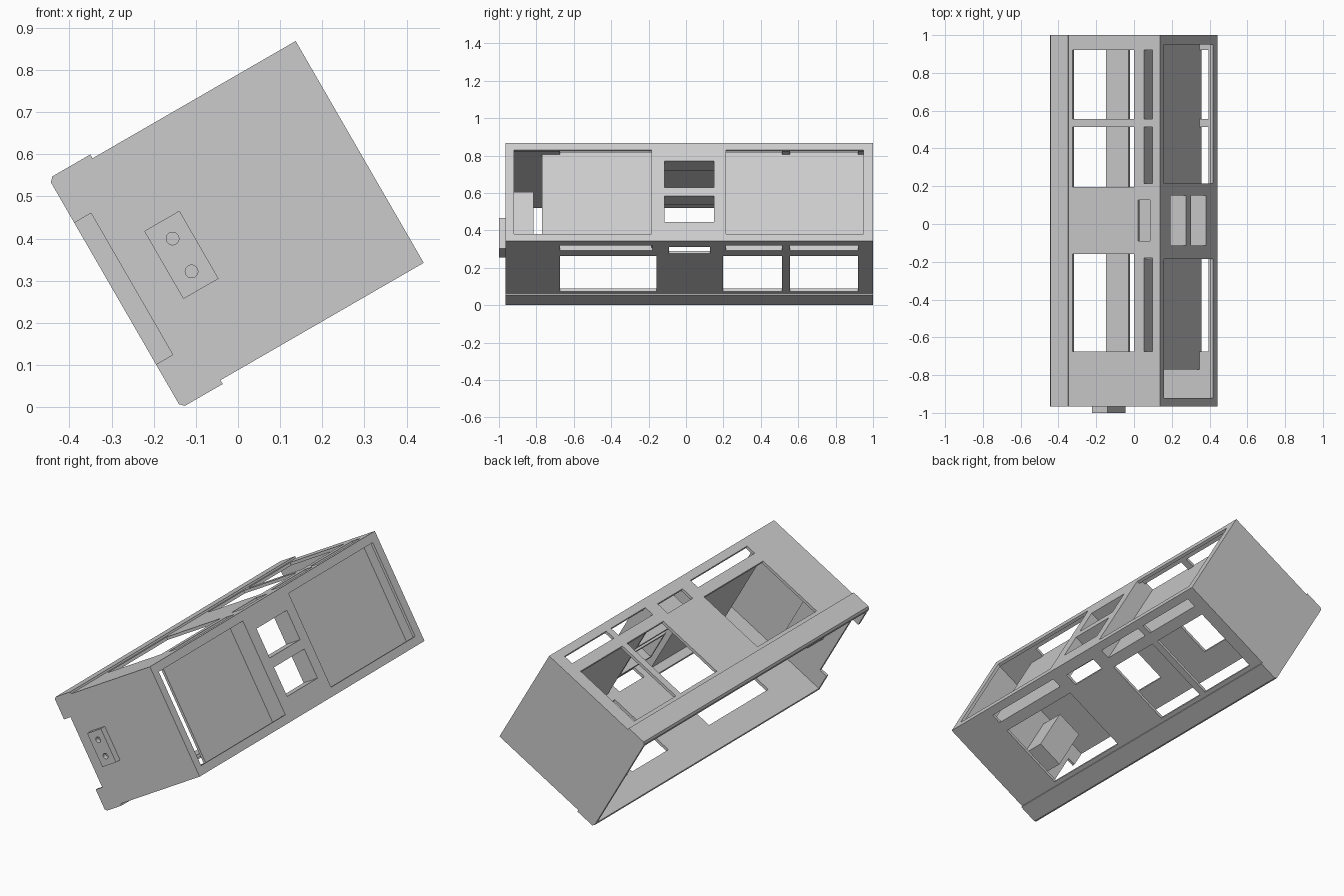
import bpy, bmesh, math
from mathutils import Matrix

if "Cube" in bpy.data.objects:
    bpy.data.objects.remove(bpy.data.objects["Cube"], do_unlink=True)

GREY = (0.6, 0.6, 0.6, 1)
mat = bpy.data.materials.new("light grey")
mat.use_nodes = True
mat.diffuse_color = GREY
mat.node_tree.nodes["Principled BSDF"].inputs["Base Color"].default_value = GREY

T = 0.016                      # sheet thickness
U0, U1 = -0.118, 0.553         # open side, panel side
V0, V1 = 0.076, 0.684          # lower plate, upper plate
Y0, Y1 = -0.965, 1.0           # front end, back end
parts = []


def prism(name, outline, y0, y1):
    """Extrude an outline of (u, v) points along y."""
    bm = bmesh.new()
    face = bm.faces.new([bm.verts.new((u, y0, v)) for u, v in outline])
    out = bmesh.ops.extrude_face_region(bm, geom=[face])
    verts = [g for g in out["geom"] if isinstance(g, bmesh.types.BMVert)]
    bmesh.ops.translate(bm, verts=verts, vec=(0, y1 - y0, 0))
    bmesh.ops.recalc_face_normals(bm, faces=bm.faces)
    mesh = bpy.data.meshes.new(name)
    bm.to_mesh(mesh)
    bm.free()
    mesh.materials.append(mat)
    obj = bpy.data.objects.new(name, mesh)
    bpy.context.collection.objects.link(obj)
    return obj


def block(name, u, y, v):
    return prism(name, [(u[0], v[0]), (u[1], v[0]), (u[1], v[1]), (u[0], v[1])], *y)


def part(*args):
    obj = block(*args)
    parts.append(obj)
    return obj


def cut(obj, cutter):
    mod = obj.modifiers.new("cut", "BOOLEAN")
    mod.operation = "DIFFERENCE"
    mod.solver = "EXACT"
    mod.object = cutter
    bpy.context.view_layer.objects.active = obj
    bpy.ops.object.modifier_apply(modifier=mod.name)
    bpy.data.objects.remove(cutter, do_unlink=True)


def hole(obj, u, y, v):
    cut(obj, block("cutter", u, y, v))


# Casing with thickened, chamfered rims along the open side
c, rim, rim_u = 0.01, 0.0105, -0.004
casing = prism("casing", [
    (U0, V0), (U0 + c, V0 - rim), (rim_u, V0 - rim), (rim_u, V0), (U1, V0),
    (U1, V1), (rim_u, V1), (rim_u, V1 + rim), (U0 + c, V1 + rim), (U0, V1)], Y0, Y1)
parts.append(casing)
hole(casing, (-0.3, U1 - T), (Y0 + T, Y1 - T), (V0 + T, V1 - T))

# Openings and slots through both long plates
for y in [(-0.675, -0.158), (0.197, 0.514), (0.555, 0.92)]:
    hole(casing, (0.018, 0.396), y, (-0.2, 0.9))
for y in [(-0.675, -0.18), (0.215, 0.514), (0.555, 0.92)]:
    hole(casing, (0.455, 0.509), y, (-0.2, 0.9))
hole(casing, (0.42, 0.492), (-0.09, 0.128), (-0.2, 0.9))

# Large bays and small windows in the panel side
bays = [(-0.92, -0.185), (0.215, 0.95)]
windows = [(0.195, 0.356), (0.408, 0.57)]
window_y = (-0.115, 0.15)
for y in bays:
    hole(casing, (0.5, 0.7), y, (0.12, 0.639))
for v in windows:
    hole(casing, (0.5, 0.7), window_y, v)

# Cable notch in the front end
hole(casing, (-0.3, -0.072), (-1.1, -0.9), (0.185, 0.573))

# Recessed back panels and side walls of the bays
inner_v = (V0 + T, V1 - T)
recess = (0.441, 0.455)
for name, y in [("front_bay_panel", (-0.77, -0.173)), ("back_bay_panel", (0.203, Y1 - T))]:
    part(name, recess, y, inner_v)
for name, y in [("front_bay_wall", (-0.185, -0.173)), ("back_bay_wall", (0.203, 0.215))]:
    part(name, (recess[1], U1 - T), y, inner_v)

# Sleeves behind the small windows
w = 0.012
for name, v in zip(("lower_window_sleeve", "upper_window_sleeve"), windows):
    sleeve = part(name, (0.455, U1 - T), (window_y[0] - w, window_y[1] + w), (v[0] - w, v[1] + w))
    hole(sleeve, (0.3, 0.7), window_y, v)

# Socket plate on the front end with two round sockets
socket = part("socket_plate", (0.016, 0.1125), (-1.0, Y0), (0.287, 0.473))
for v in (0.334, 0.424):
    ring = [(0.0655 + 0.015 * math.cos(a), v + 0.015 * math.sin(a))
            for a in (i * math.tau / 24 for i in range(24))]
    cut(socket, prism("cutter", ring, -1.1, -0.975))

# Connection box behind the socket plate
part("connection_box", (0.0, 0.15), (Y0 + T, -0.815), (0.346, 0.612))

# Tilt the whole assembly
tilt = Matrix.Rotation(math.radians(-30), 4, "Y")
for obj in parts:
    obj.data.transform(tilt)
    obj.data.update()
